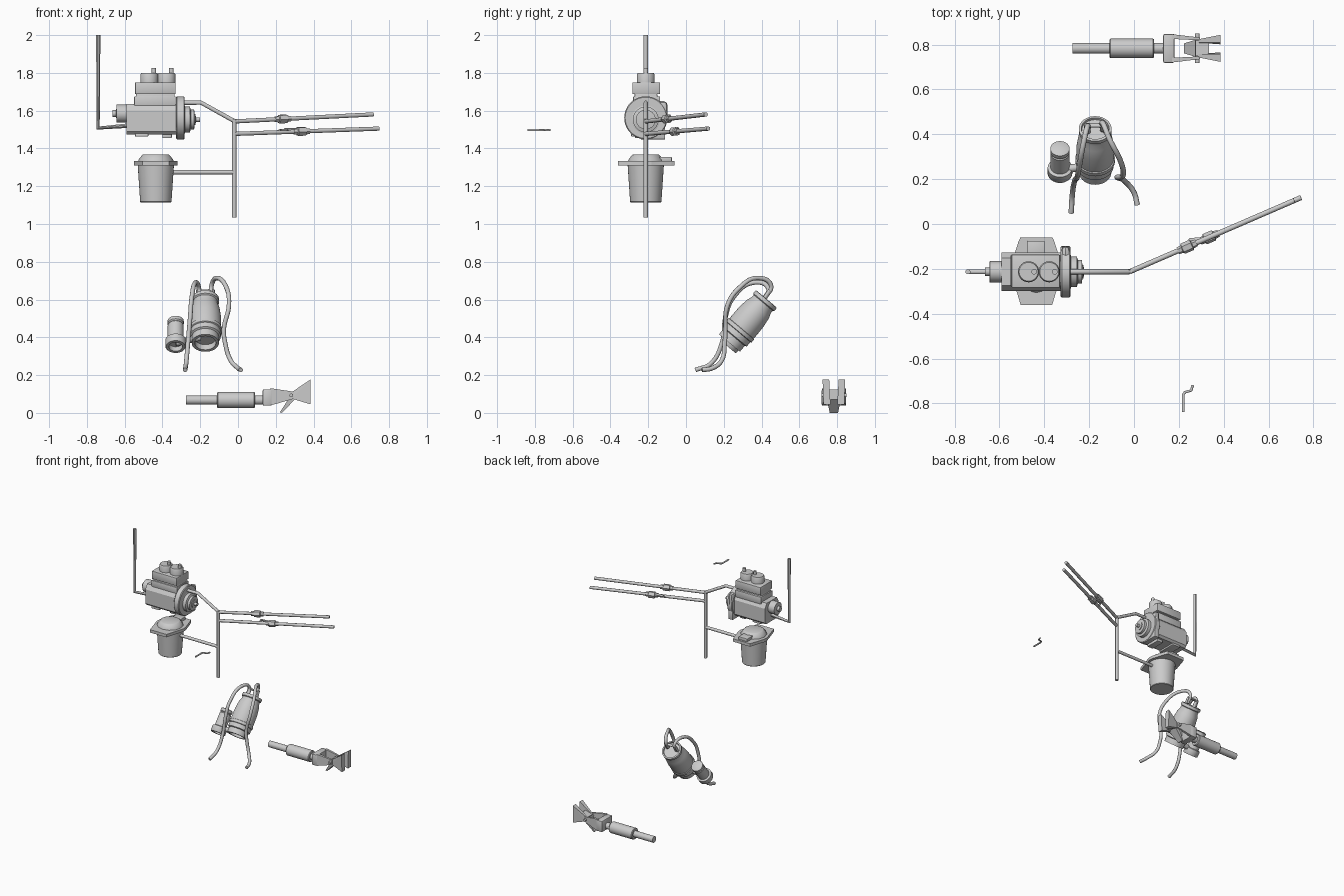
import bpy, bmesh, math
from mathutils import Vector


def finish(name, bm, smooth=True):
    bmesh.ops.remove_doubles(bm, verts=bm.verts, dist=1e-5)
    bmesh.ops.recalc_face_normals(bm, faces=bm.faces)
    me = bpy.data.meshes.new(name)
    bm.to_mesh(me)
    bm.free()
    ob = bpy.data.objects.new(name, me)
    bpy.context.collection.objects.link(ob)
    if smooth:
        bpy.ops.object.select_all(action='DESELECT')
        bpy.context.view_layer.objects.active = ob
        ob.select_set(True)
        bpy.ops.object.shade_smooth_by_angle(angle=math.radians(35))
    return ob


def lathe(name, profile, origin, axis=(0, 0, 1), n=32):
    """Revolve (radius, height) points about an axis; ends are closed to the axis."""
    bm = bmesh.new()
    pts = [(0, profile[0][1])] + list(profile) + [(0, profile[-1][1])]
    rot = Vector((0, 0, 1)).rotation_difference(Vector(axis).normalized())
    rings = [[bm.verts.new(Vector(origin) + rot @ Vector((r * math.cos(a), r * math.sin(a), h)))
              for a in (2 * math.pi * i / n for i in range(n))] for r, h in pts]
    for a, b in zip(rings, rings[1:]):
        for i in range(n):
            bm.faces.new((a[i], a[(i + 1) % n], b[(i + 1) % n], b[i]))
    return finish(name, bm)


def box(name, x, y, z, bevel=0.004):
    bm = bmesh.new()
    bmesh.ops.create_cube(bm, size=1)
    for v in bm.verts:
        v.co = [(r[0] + r[1]) / 2 + c * (r[1] - r[0]) for r, c in zip((x, y, z), v.co)]
    if bevel:
        bmesh.ops.bevel(bm, geom=bm.edges[:], offset=bevel, segments=2, affect='EDGES', profile=0.5)
    return finish(name, bm)


def hull(name, points):
    bm = bmesh.new()
    vs = [bm.verts.new(p) for p in points]
    bmesh.ops.convex_hull(bm, input=vs)
    bmesh.ops.dissolve_limit(bm, angle_limit=0.01, verts=bm.verts, edges=bm.edges)
    return finish(name, bm, False)


def pipe(name, points, r, smooth=False):
    cu = bpy.data.curves.new(name, 'CURVE')
    cu.dimensions = '3D'
    cu.bevel_depth, cu.bevel_resolution, cu.use_fill_caps = r, 3, True
    if smooth:
        sp = cu.splines.new('BEZIER')
        sp.bezier_points.add(len(points) - 1)
        for b, p in zip(sp.bezier_points, points):
            b.co = p
            b.handle_left_type = b.handle_right_type = 'AUTO'
    else:
        sp = cu.splines.new('POLY')
        sp.points.add(len(points) - 1)
        for b, p in zip(sp.points, points):
            b.co = (*p, 1)
    ob = bpy.data.objects.new(name, cu)
    bpy.context.collection.objects.link(ob)
    bpy.ops.object.select_all(action='DESELECT')
    bpy.context.view_layer.objects.active = ob
    ob.select_set(True)
    bpy.ops.object.convert(target='MESH')
    bpy.ops.object.shade_smooth_by_angle(angle=math.radians(40))


Y = -0.213  # centre plane of pump and pipework
X = (1, 0, 0)

# Pump body, end cover and stepped shaft housing
prof = [(-.07, 1.475), (.07, 1.475), (.085, 1.49), (.085, 1.60), (.062, 1.635), (-.062, 1.635), (-.085, 1.60), (-.085, 1.49)]
hull('pump_body', [(x, Y + y, z) for x in (-.59, -.32) for y, z in prof])
lathe('pump_flange', [(.109, 0), (.114, .005), (.114, .04), (.109, .045)], (-.327, Y, 1.562), X, 48)
lathe('shaft_housing', [(.085, 0), (.085, .02), (.068, .025), (.068, .05), (.052, .055), (.052, .073),
                        (.03, .075), (.03, .08), (.012, .082), (.012, .105)], (-.305, Y, 1.553), X)
lathe('rear_cover', [(.018, -.02), (.018, 0), (.047, .002), (.047, .06)], (-.645, Y, 1.585), X)
box('flange_foot', (-.325, -.285), (-.24, -.11), (1.448, 1.52))
box('side_bulge', (-.325, -.285), (-.18, -.098), (1.55, 1.65), .02)
box('pump_foot', (-.545, -.475), (-.29, -.14), (1.462, 1.48))
box('pump_foot_front', (-.40, -.35), (-.27, -.16), (1.455, 1.48))

# Stacked head with two caps and outlet stubs
box('head_neck', (-.54, -.335), (-.272, -.152), (1.61, 1.69))
box('head_seam', (-.55, -.33), (-.28, -.137), (1.62, 1.675))
box('head_block', (-.545, -.33), (-.284, -.137), (1.688, 1.75))
for i, x in enumerate((-.47, -.378)):
    lathe(f'head_cap_{i}', [(.047, 0), (.047, .046), (.042, .055)], (x, Y, 1.745))
    lathe(f'cap_stub_{i}', [(.012, 0), (.012, .03)], (x + .025, Y, 1.795), n=16)

# Intake riser and outlet manifold
pipe('intake_pipe', [(-.74, Y, 2), (-.74, Y, 1.508), (-.59, Y, 1.52)], .0115)
pipe('outlet_pipe', [(-.29, Y, 1.642), (-.195, Y, 1.642), (-.02, Y, 1.545)], .0115)
pipe('down_pipe', [(-.02, Y, 1.555), (-.02, Y, 1.035)], .0115)
pipe('bucket_pipe', [(-.36, Y, 1.274), (-.02, Y, 1.274)], .0115)

# Two branch lines with hexagonal unions
for i, (z0, end, t) in enumerate(((1.543, (.715, .105, 1.58), .35), (1.477, (.745, .118, 1.505), .465))):
    a, b = Vector((-.02, Y, z0)), Vector(end)
    d = (b - a).normalized()
    pipe(f'branch_line_{i}', [a, b], .0115)
    lathe(f'line_union_{i}', [(.016, -.045), (.018, -.025), (.025, -.022), (.025, .022), (.018, .025), (.016, .045)],
          a.lerp(b, t), d, 6)
pipe('valve_lever', [(.25, -.09, 1.485), (.25, -.07, 1.50), (.315, -.065, 1.50)], .008)

# Bucket with lid and pointed plate
C = (-.435, Y, 0)
lathe('bucket', [(.08, 1.115), (.083, 1.118), (.096, 1.315)], C, n=40)
outline = [(-.07, -.148), (.07, -.148), (.115, 0), (.113, .03), (.08, .135), (.072, .152),
           (-.072, .152), (-.08, .135), (-.113, .03), (-.115, 0)]
hull('bucket_plate', [(C[0] + x, Y + y, z) for z in (1.31, 1.333) for x, y in outline])
lathe('bucket_lid', [(.095, 1.325), (.092, 1.34), (.072, 1.366), (.065, 1.369)], C, n=12)
box('lid_latch', (-.475, -.398), (-.16, -.075), (1.33, 1.355))

# Tilted twin vessels with hollow undersides
A = (0, .643, .766)
lathe('large_vessel', [(.056, .035), (.056, 0), (.072, 0), (.072, .04), (.082, .045), (.082, .075), (.088, .078),
                       (.088, .098), (.083, .10), (.084, .12), (.083, .18), (.076, .235), (.066, .262), (.066, .278),
                       (.073, .283), (.073, .303), (.062, .305), (.060, .294)], (-.173, .23, .37), A, 40)
lathe('small_vessel', [(.036, .03), (.036, 0), (.051, 0), (.055, .006), (.055, .045), (.042, .05), (.042, .145),
                       (.037, .152), (.043, .158), (.043, .178), (.036, .182)], (-.33, .222, .35), A)
pipe('vessel_link', [(-.33, .24, .37), (-.20, .26, .40)], .018)
pipe('vessel_handle', [(-.215, .41, .60), (-.215, .44, .645), (-.13, .44, .645), (-.13, .41, .60)], .01)

# Two looping hoses
pipe('hose_right', [(-.14, .42, .61), (-.14, .45, .675), (-.11, .38, .714), (-.06, .28, .66), (-.048, .22, .57),
                    (-.075, .208, .44), (-.068, .205, .37), (-.04, .19, .28), (0, .14, .237), (.015, .085, .227)], .012, True)
pipe('hose_left', [(-.205, .41, .60), (-.207, .435, .66), (-.225, .36, .69), (-.245, .25, .61), (-.253, .21, .51),
                   (-.265, .19, .37), (-.275, .13, .26), (-.28, .05, .227)], .012, True)

# Small loose bent rod
pipe('bent_rod', [(.22, -.838, 1.497), (.22, -.76, 1.497), (.227, -.75, 1.497), (.255, -.742, 1.497), (.262, -.718, 1.497)], .006)

# Gripping tool: handle, yoke, jaw and trigger
T = (0, .783, .068)
lathe('tool_handle', [(.024, -.275), (.024, -.11), (.039, -.11), (.043, -.105), (.043, .085), (.039, .09), (.024, .09),
                      (.024, .14)], T, X)
box('tool_collar', (.13, .18), (.718, .848), (.038, .125), .008)
for s in (-1, 1):
    def side(pts):
        return [(x, .783 + s * y, z) for x, y, z in pts]
    hull('yoke_arm', side([(x, y + (x - .17) * k, z) for x, z in ((.17, .04), (.17, .128), (.19, .128), (.215, .117),
                          (.295, .112), (.295, .075), (.21, .05)) for y, k in ((.042, -.05), (.063, -.12))]))
    hull('jaw_prong', side([(.285, .025, .075), (.285, .04, .075), (.285, .025, .11), (.285, .04, .11),
                            (.385, .018, .045), (.385, .055, .045), (.385, .025, .178), (.385, .06, .178)]))
hull('jaw_bridge', [(x, .783 + s * .034, z) for s in (-1, 1) for x, z in ((.275, .08), (.275, .108), (.335, .07), (.335, .125))])
lathe('jaw_pin', [(.01, -.066), (.01, .066)], (.282, .783, .093), (0, 1, 0), 16)
hull('trigger', [(x, .783 + s * w, z) for s in (-1, 1) for x, w, z in ((.275, .038, .085), (.31, .038, .08),
                 (.222, .022, .004), (.232, .022, 0))])
